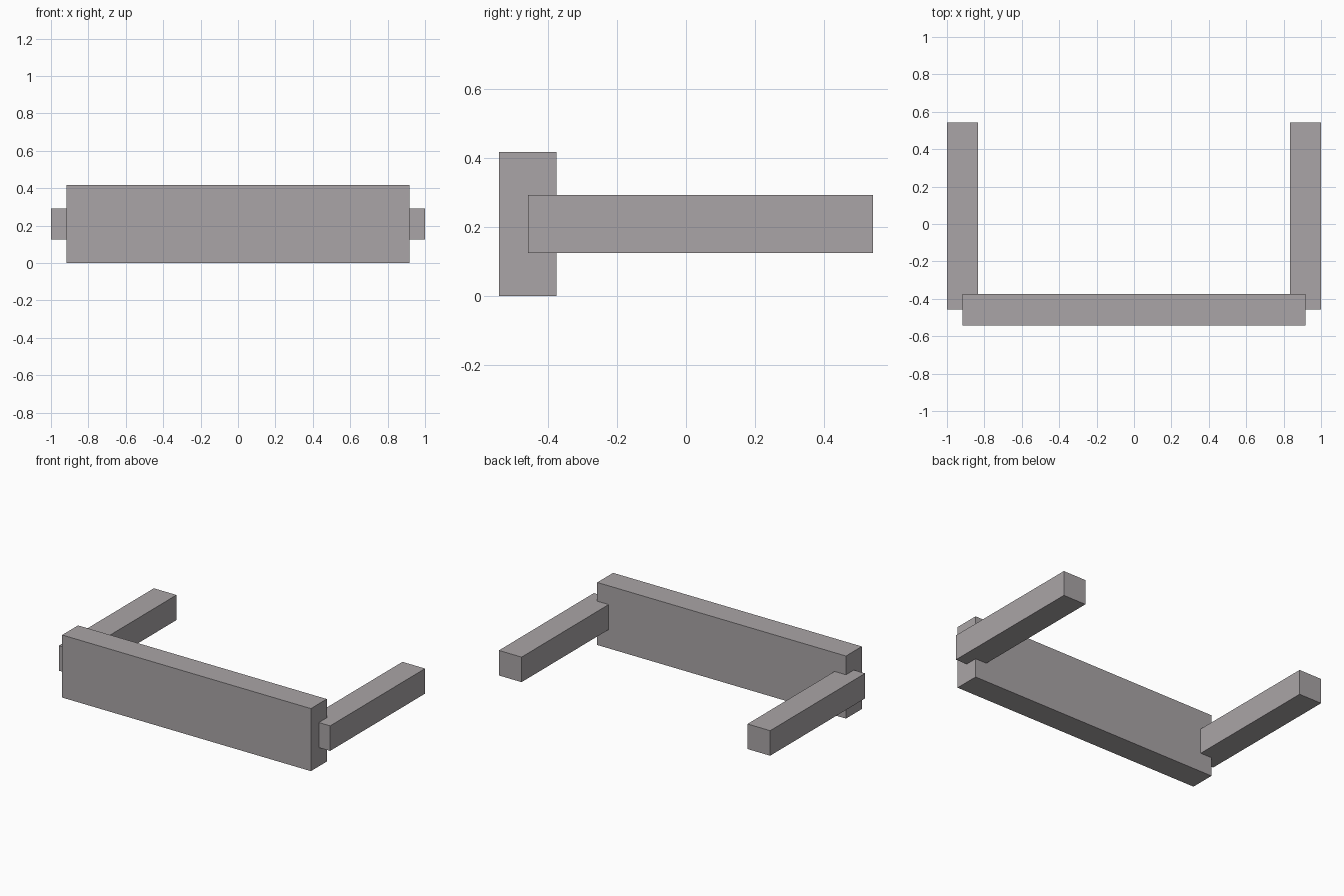
import bpy
from mathutils import Vector

# Remove the default object
cube = bpy.data.objects.get("Cube")
if cube:
    bpy.data.objects.remove(cube, do_unlink=True)

# Single warm grey colour
grey = bpy.data.materials.new("warm_grey")
grey.use_nodes = True
colour = (0.40, 0.375, 0.385, 1.0)
grey.diffuse_color = colour
grey.node_tree.nodes["Principled BSDF"].inputs["Base Color"].default_value = colour


def box(name, low, high):
    """Flat-shaded box between two opposite corners."""
    low, high = Vector(low), Vector(high)
    bpy.ops.mesh.primitive_cube_add(size=1, location=(low + high) / 2)
    obj = bpy.context.object
    obj.name = name
    obj.scale = high - low
    bpy.ops.object.transform_apply(location=False, rotation=False, scale=True)
    obj.data.materials.append(grey)
    return obj


# Wide front bar
box("front_bar", (-0.917, -0.542, 0), (0.917, -0.375, 0.417))

# Side arms, overlapping the ends of the bar and running backwards
for side, inner, outer in (("left", 0.833, 1.0), ("right", -1.0, -0.833)):
    box(side + "_arm", (inner, -0.458, 0.125), (outer, 0.542, 0.292))
